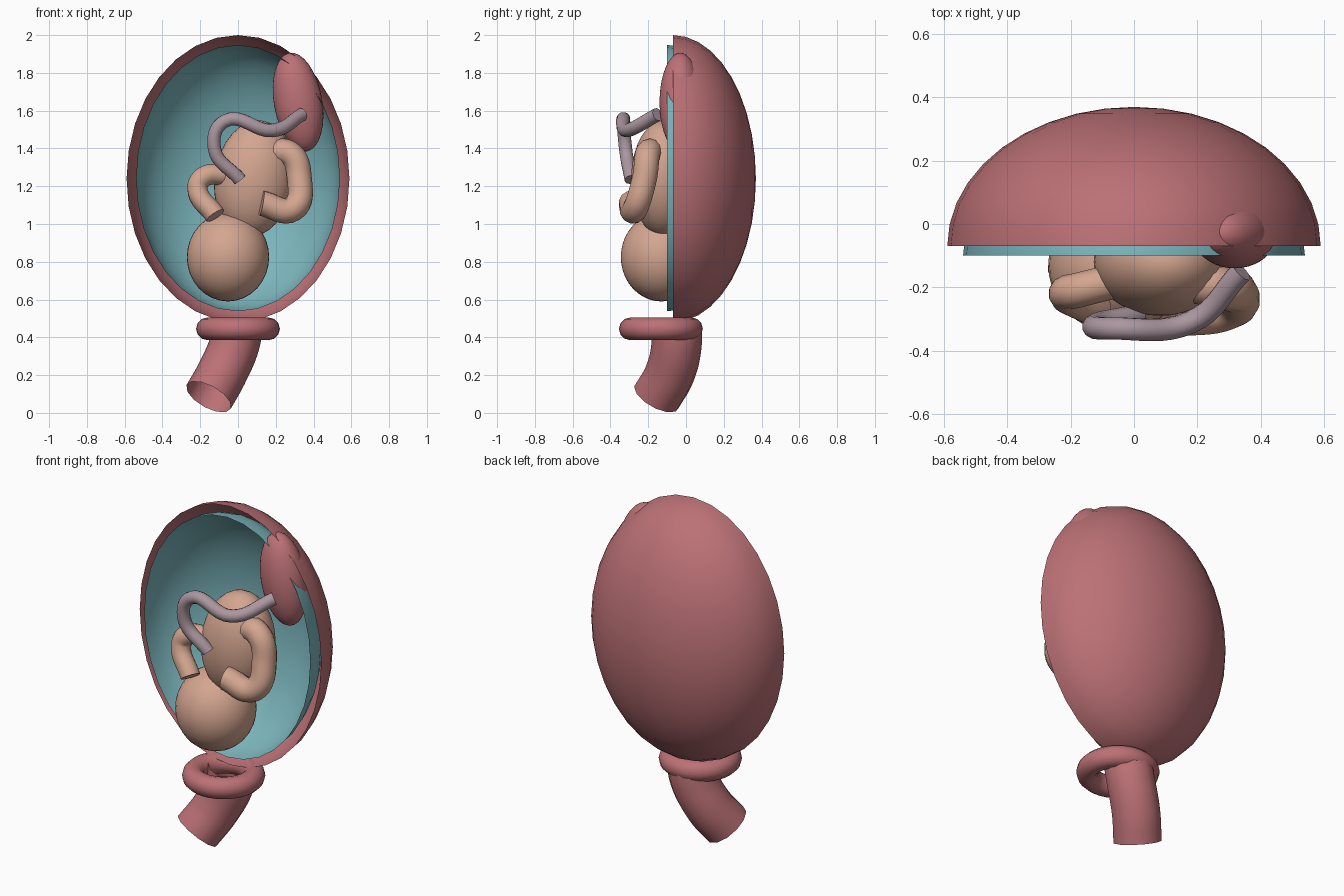
import bpy, bmesh
from math import radians
from mathutils import Matrix

cube = bpy.data.objects.get("Cube")
if cube:
    bpy.data.objects.remove(cube, do_unlink=True)


def material(name, rgb):
    m = bpy.data.materials.new(name)
    m.use_nodes = True
    m.diffuse_color = (*rgb, 1)
    m.node_tree.nodes["Principled BSDF"].inputs["Base Color"].default_value = (*rgb, 1)
    return m


rose = material("muscle rose", (0.50, 0.165, 0.18))
teal = material("lining teal", (0.20, 0.47, 0.51))
skin = material("skin peach", (0.66, 0.38, 0.28))
mauve = material("cord mauve", (0.41, 0.31, 0.35))


def ellipsoid(name, center, semi, mat, tilt=0, half=False):
    """Smooth ellipsoid with poles along y; half keeps only the rear bowl."""
    bm = bmesh.new()
    bmesh.ops.create_uvsphere(bm, u_segments=32, v_segments=20, radius=1)
    bmesh.ops.rotate(bm, verts=bm.verts, matrix=Matrix.Rotation(radians(90), 3, "X"))
    if half:
        front = [v for v in bm.verts if v.co.y < -0.01]
        bmesh.ops.delete(bm, geom=front, context="VERTS")
    bmesh.ops.scale(bm, verts=bm.verts, vec=semi)
    for f in bm.faces:
        f.smooth = True
    me = bpy.data.meshes.new(name)
    bm.to_mesh(me)
    bm.free()
    me.materials.append(mat)
    ob = bpy.data.objects.new(name, me)
    ob.location = center
    ob.rotation_euler.y = radians(tilt)
    bpy.context.collection.objects.link(ob)
    return ob


def tube(name, points, radius, mat, caps=True):
    """Round tube swept along a smooth path."""
    cu = bpy.data.curves.new(name, "CURVE")
    cu.dimensions = "3D"
    cu.bevel_depth = radius
    cu.bevel_resolution = 4
    cu.resolution_u = 8
    cu.use_fill_caps = caps
    sp = cu.splines.new("BEZIER")
    sp.bezier_points.add(len(points) - 1)
    for bp, p in zip(sp.bezier_points, points):
        bp.co = p
        bp.handle_left_type = bp.handle_right_type = "AUTO"
    cu.materials.append(mat)
    ob = bpy.data.objects.new(name, cu)
    bpy.context.collection.objects.link(ob)
    return ob


# Womb: outer wall and inner lining, both open at the front
ellipsoid("womb_wall", (0, -0.07, 1.24), (0.59, 0.44, 0.76), rose, half=True)
ellipsoid("womb_lining", (0, -0.10, 1.243), (0.54, 0.42, 0.705), teal, half=True)

# Placenta set in the upper left wall
ellipsoid("placenta", (0.318, -0.03, 1.645), (0.128, 0.11, 0.265), rose, tilt=-10)

# Baby, head down
ellipsoid("head", (-0.053, -0.13, 0.825), (0.218, 0.215, 0.235), skin)
ellipsoid("torso", (0.085, -0.12, 1.24), (0.21, 0.17, 0.31), skin, tilt=8)
tube("right_limb", [(-0.06, -0.18, 1.26), (-0.18, -0.21, 1.25),
                    (-0.215, -0.22, 1.19), (-0.12, -0.27, 1.045)], 0.055, skin)
tube("left_limb", [(0.14, -0.17, 1.36), (0.27, -0.20, 1.375), (0.325, -0.22, 1.24),
                   (0.29, -0.27, 1.08), (0.125, -0.29, 1.11)], 0.068, skin)

# Umbilical cord from belly to placenta
tube("cord", [(0.01, -0.29, 1.235), (-0.125, -0.32, 1.40), (-0.07, -0.33, 1.545),
              (0.18, -0.31, 1.495), (0.34, -0.15, 1.58)], 0.036, mauve)

# Cervix ring
bpy.ops.mesh.primitive_torus_add(major_radius=0.162, minor_radius=0.06, major_segments=32,
                                 minor_segments=12, location=(0, -0.133, 0.445))
ring = bpy.context.object
ring.name = "cervix_ring"
ring.data.materials.append(rose)
bpy.ops.object.shade_smooth_by_angle(angle=radians(60))

# Birth canal, open at both ends
tube("birth_canal", [(0, -0.05, 0.46), (-0.02, -0.05, 0.36),
                     (-0.085, -0.085, 0.21), (-0.155, -0.155, 0.085)], 0.133, rose, caps=False)
